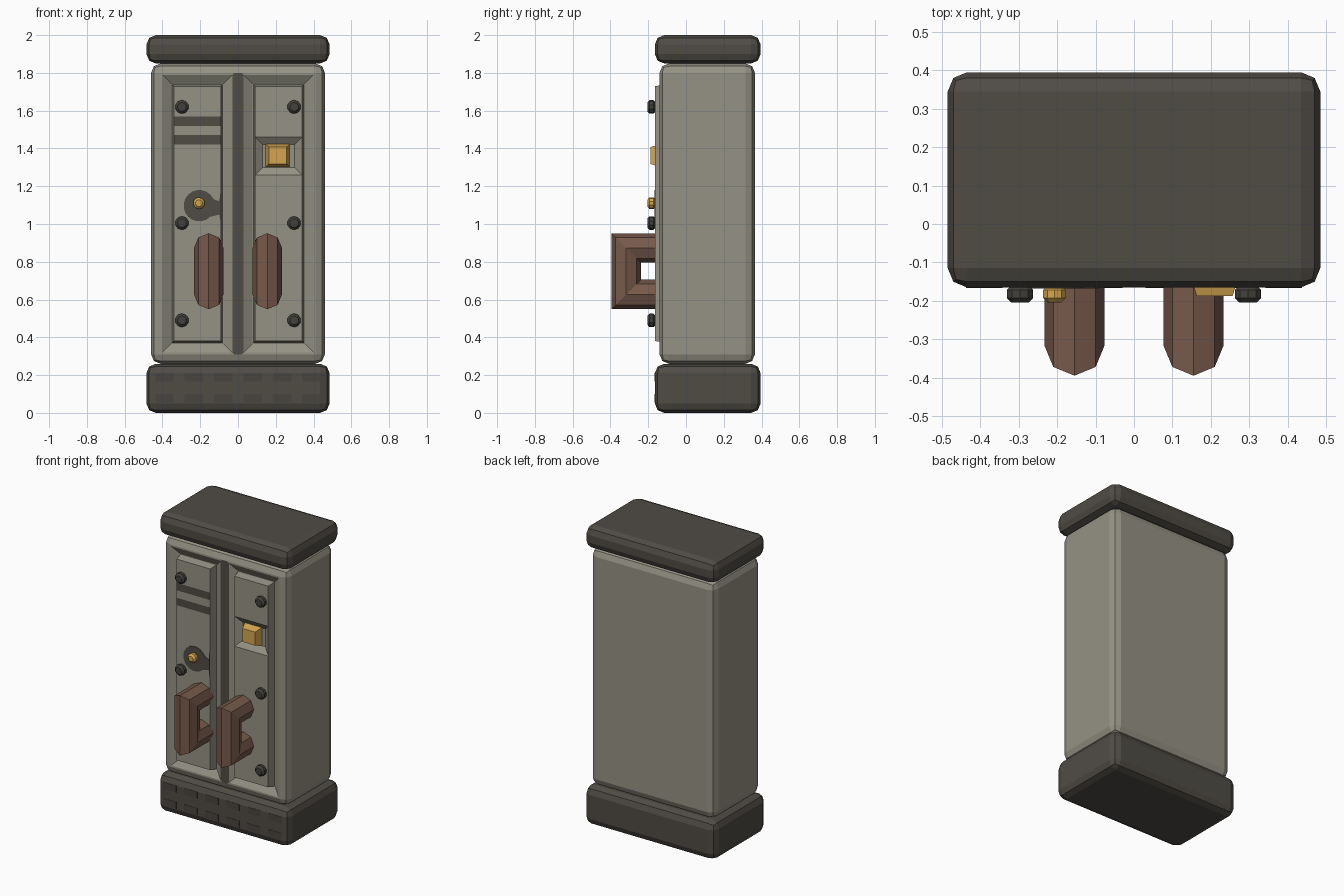
import bpy, bmesh
from math import cos, sin, pi, radians
from mathutils import Matrix, Vector

old = bpy.data.objects.get("Cube")
if old:
    bpy.data.objects.remove(old)


def material(name, srgb):
    col = [(c / 255) ** 2.2 for c in srgb] + [1]
    m = bpy.data.materials.new(name)
    m.use_nodes = True
    m.diffuse_color = col
    m.node_tree.nodes["Principled BSDF"].inputs["Base Color"].default_value = col
    return m


GREY = material("warm grey paint", (148, 145, 131))
DARK = material("dark trim", (81, 77, 71))
SHADE = material("darker trim", (74, 70, 65))
BOLT = material("bolt metal", (68, 67, 63))
BROWN = material("brown handle", (118, 90, 76))
GOLD = material("gold", (212, 164, 80))


def finish(name, bm, *mats):
    me = bpy.data.meshes.new(name)
    bm.to_mesh(me)
    bm.free()
    for m in mats:
        me.materials.append(m)
    ob = bpy.data.objects.new(name, me)
    bpy.context.collection.objects.link(ob)
    return ob


def box(lo, hi, bevel=0.0):
    bm = bmesh.new()
    bmesh.ops.create_cube(bm, size=1)
    lo, hi = Vector(lo), Vector(hi)
    for v in bm.verts:
        v.co = (lo + hi) / 2 + v.co * (hi - lo)
    if bevel:
        bmesh.ops.bevel(bm, geom=bm.edges[:], offset=bevel, segments=2,
                        profile=0.5, affect='EDGES')
    return bm


# Base and cap
finish("base", box((-.485, -.165, 0), (.485, .395, .26), .05), DARK)
finish("cap", box((-.485, -.165, 1.85), (.485, .395, 2), .05), DARK)

# Cabinet body with two recessed bays and raised doors
bm = box((-.46, -.14, .26), (.46, .365, 1.85), .05)


def front_faces(test):
    bm.normal_update()
    return [f for f in bm.faces if f.normal.y < -.99 and test(f.calc_center_median())]


def split(faces, axis, values):
    for value in values:
        geom = set(faces)
        for f in faces:
            geom.update(f.edges, f.verts)
        co, no = Vector(), Vector()
        co[axis], no[axis] = value, 1
        out = bmesh.ops.bisect_plane(bm, geom=list(geom), plane_co=co, plane_no=no)
        faces = [g for g in out["geom"] if isinstance(g, bmesh.types.BMFace)]


def inset(faces, thickness, depth):
    bmesh.ops.inset_individual(bm, faces=faces, thickness=thickness,
                               depth=depth, use_even_offset=True)


split(front_faces(lambda c: True), 0, (-.02, .02))
doors = front_faces(lambda c: abs(c.x) > .1)
inset(doors, .01, 0)
inset(doors, .048, -.03)
inset(doors, .003, 0)
inset(doors, .01, .055)

# Dark centre seam and vent stripes
for f in front_faces(lambda c: abs(c.x) < .03):
    f.material_index = 1
split(front_faces(lambda c: c.x < -.1 and c.y < -.16), 2, (1.42, 1.47, 1.52, 1.57))
for f in front_faces(lambda c: c.x < -.1 and c.y < -.16):
    z = f.calc_center_median().z
    if 1.42 < z < 1.47 or 1.52 < z < 1.57:
        f.material_index = 1

# Sunken lamp socket in the left door
split(front_faces(lambda c: c.x > .1 and c.y < -.16), 2, (1.26, 1.46))
inset(front_faces(lambda c: c.x > .1 and c.y < -.16 and 1.26 < c.z < 1.46), .04, -.03)
finish("cabinet_body", bm, GREY, DARK)

# Lamp: block tapering towards the front
bm = box((.145, -.187, 1.3), (.275, -.13, 1.425))
for v in bm.verts:
    if v.co.y < -.16:
        v.co.x = .21 + (v.co.x - .21) * .72
        v.co.z = 1.3625 + (v.co.z - 1.3625) * .72
finish("lamp", bm, GOLD)


# Bolts: chamfered studs
def stud(name, x, z, radius, mat):
    bm = bmesh.new()
    bmesh.ops.create_cone(bm, cap_ends=True, segments=10, radius1=radius,
                          radius2=radius, depth=.045,
                          matrix=Matrix.Translation((x, -.1825, z)) @ Matrix.Rotation(radians(90), 4, 'X'))
    rims = [e for e in bm.edges if abs(e.verts[0].co.y - e.verts[1].co.y) < .001]
    bmesh.ops.bevel(bm, geom=rims, offset=.012, segments=1, affect='EDGES')
    finish(name, bm, mat)


for side, s in (("left", 1), ("right", -1)):
    for i, z in enumerate((.49, 1.005, 1.62)):
        stud(f"bolt_{side}_{i + 1}", s * .297, z, .036, BOLT)
stud("lock_stud", -.207, 1.11, .031, GOLD)

# Lock plate: disc with a flared tail
arc = [(-.205 + .083 * cos(a), 1.097 + .083 * sin(a))
       for a in (radians(25 + 290 * i / 16) for i in range(17))]
outline = arc + [(-.1, 1.05), (-.092, 1.01), (-.092, 1.17), (-.1, 1.12)]
bm = bmesh.new()
face = bm.faces.new([bm.verts.new((x, -.168, z)) for x, z in outline])
out = bmesh.ops.extrude_face_region(bm, geom=[face])
for g in out["geom"]:
    if isinstance(g, bmesh.types.BMVert):
        g.co.y = -.164
bmesh.ops.recalc_face_normals(bm, faces=bm.faces[:])
finish("lock_plate", bm, DARK)


# Handles: octagon swept round a square bracket with mitred corners
def handle(name, x):
    bm = bmesh.new()
    r = .078
    path = [(-.15, .873, 0, 1), (-.317, .873, -1, 1),
            (-.317, .627, -1, -1), (-.15, .627, 0, -1)]
    rings = []
    for y, z, dy, dz in path:
        rings.append([bm.verts.new((x + r * sin(i * pi / 4),
                                    y + dy * r * cos(i * pi / 4),
                                    z + dz * r * cos(i * pi / 4))) for i in range(8)])
    for a, b in zip(rings, rings[1:]):
        for i in range(8):
            j = (i + 1) % 8
            bm.faces.new((a[i], a[j], b[j], b[i]))
    bm.faces.new(rings[0])
    bm.faces.new(rings[-1])
    bmesh.ops.recalc_face_normals(bm, faces=bm.faces[:])
    finish(name, bm, BROWN)


handle("handle_left", .155)
handle("handle_right", -.155)

# Base tread: two rows of thin plates
for row, z in enumerate((.055, .165)):
    for i in range(6):
        x = -.39 + i * .156
        finish(f"base_plate_{row + 1}_{i + 1}",
               box((x - .048, -.167, z), (x + .048, -.16, z + .045)), SHADE)
